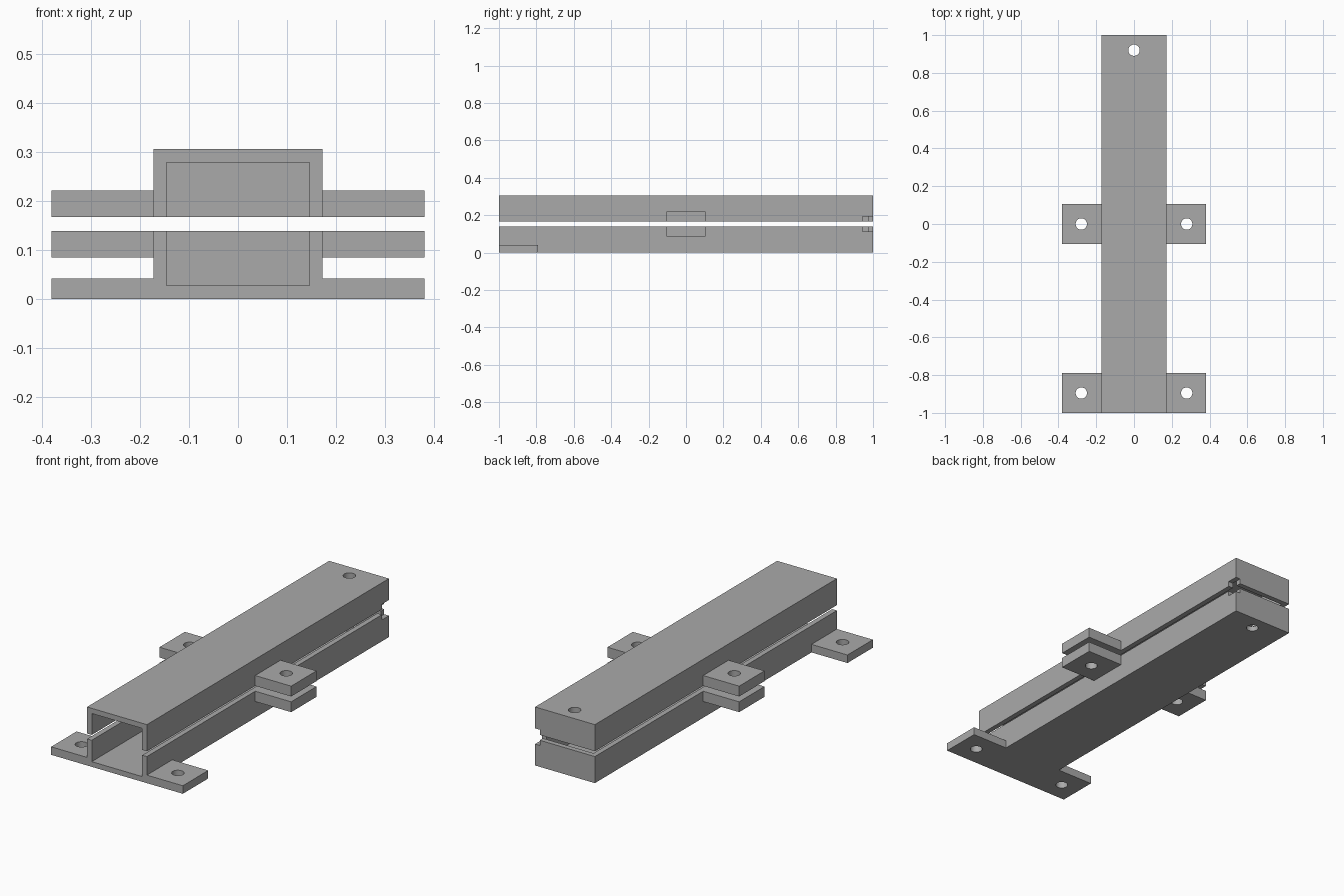
import bpy
from mathutils import Vector

cube = bpy.data.objects.get("Cube")
if cube:
    bpy.data.objects.remove(cube, do_unlink=True)

HEIGHT, SHELL = 0.306, 0.139        # overall height, height of one half
HALF_W, WALL = 0.173, 0.027         # half width and wall thickness of the channel
TAB_X, TAB_HALF = 0.381, 0.105      # reach and half length of the tabs
HOLE_X, HOLE_R = 0.279, 0.03

grey = bpy.data.materials.new("plain grey")
grey.use_nodes = True
colour = (0.4, 0.4, 0.4, 1)
grey.diffuse_color = colour
grey.node_tree.nodes["Principled BSDF"].inputs["Base Color"].default_value = colour


def box(name, low, high):
    low, high = Vector(low), Vector(high)
    bpy.ops.mesh.primitive_cube_add(size=1, location=(low + high) / 2)
    obj = bpy.context.object
    obj.name = name
    obj.scale = high - low
    bpy.ops.object.transform_apply(location=True, scale=True)
    obj.data.materials.append(grey)
    return obj


def hole(x, y):
    bpy.ops.mesh.primitive_cylinder_add(vertices=32, radius=HOLE_R, depth=1, location=(x, y, 0))
    obj = bpy.context.object
    obj.data.materials.append(grey)
    return obj


def combine(target, tool, operation):
    mod = target.modifiers.new("join_or_cut", "BOOLEAN")
    mod.operation, mod.solver, mod.object = operation, "EXACT", tool
    bpy.context.view_layer.objects.active = target
    bpy.ops.object.modifier_apply(modifier=mod.name)
    bpy.data.objects.remove(tool, do_unlink=True)


def half_shell(name, tabs):
    """Open channel with its closed end at the back; tabs are (y, bottom, top)."""
    inner = HALF_W - WALL
    shell = box(name, (-HALF_W, -1, 0), (HALF_W, 1, SHELL))

    # Side tabs
    for y, bottom, top in tabs:
        for side in (-1, 1):
            xs = sorted((side * (inner + WALL / 2), side * TAB_X))
            tab = box("tab", (xs[0], y - TAB_HALF, bottom), (xs[1], y + TAB_HALF, top))
            combine(shell, tab, "UNION")

    # Channel, open at the front, and the cable notch at the back corner
    combine(shell, box("channel", (-inner, -1.1, WALL), (inner, 1 - WALL, 0.3)), "DIFFERENCE")
    combine(shell, box("notch", (inner, 0.943, 0.112), (0.3, 1.1, 0.3)), "DIFFERENCE")

    # Screw holes
    spots = [(side * HOLE_X, y) for y, _, _ in tabs for side in (-1, 1)]
    for x, y in spots + [(0, 0.92)]:
        combine(shell, hole(x, y), "DIFFERENCE")
    return shell


# Lower half with middle tabs and front mounting tabs
middle = (0, 0.085, SHELL)
lower = half_shell("lower_channel", [middle, (-1 + TAB_HALF, 0, 0.042)])

# Upper half, turned over so the notches and tabs face each other
upper = half_shell("upper_channel", [middle])
for vert in upper.data.vertices:
    vert.co.z = HEIGHT - vert.co.z
upper.data.flip_normals()

# Smooth bores with crisp edges
for obj in (lower, upper):
    bpy.ops.object.select_all(action="DESELECT")
    obj.select_set(True)
    bpy.context.view_layer.objects.active = obj
    bpy.ops.object.shade_smooth_by_angle()
